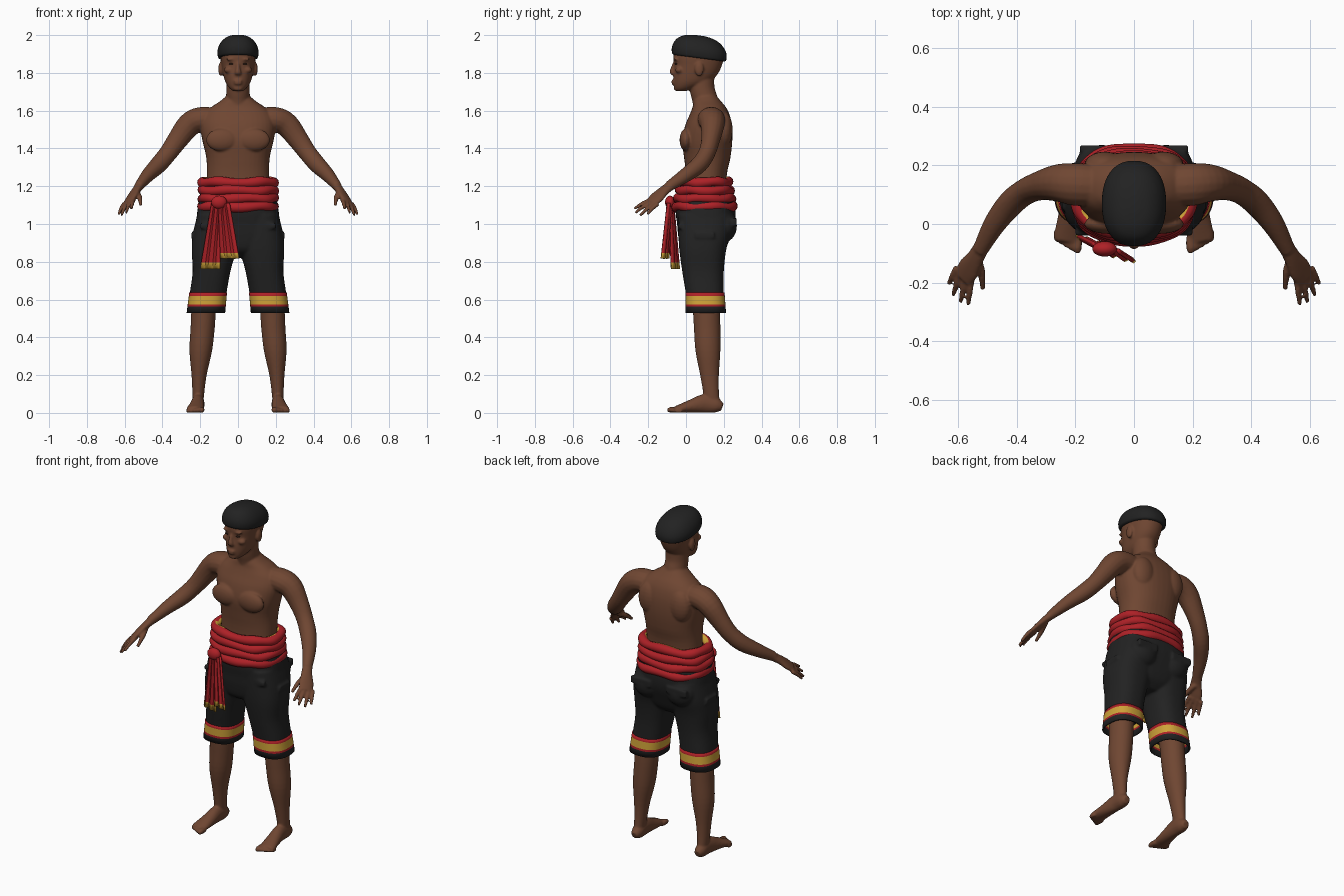
import bpy, bmesh, math
from mathutils import Vector, Matrix

cube = bpy.data.objects.get("Cube")
if cube:
    bpy.data.objects.remove(cube)


def material(name, rgb):
    m = bpy.data.materials.new(name)
    m.use_nodes = True
    m.diffuse_color = (*rgb, 1)
    m.node_tree.nodes["Principled BSDF"].inputs["Base Color"].default_value = (*rgb, 1)
    return m


SKIN = material("brown skin", (0.16, 0.062, 0.032))
BLACK = material("black cloth", (0.016, 0.016, 0.016))
RED = material("red cloth", (0.42, 0.015, 0.02))
GOLD = material("gold cloth", (0.62, 0.36, 0.04))
DARK = material("dark eyes", (0.035, 0.016, 0.01))


def refine(rows, k=4):
    """Catmull-Rom interpolation of every column of a list of rows."""
    out = []
    for i in range(len(rows) - 1):
        a, b, c, d = (rows[max(0, min(len(rows) - 1, i + j))] for j in (-1, 0, 1, 2))
        for s in range(k):
            t = s / k
            out.append([q + t / 2 * (r - p + t * (2*p - 5*q + 4*r - w + t * (3*(q - r) + w - p)))
                        for p, q, r, w in zip(a, b, c, d)])
    return out + [list(rows[-1])]


def skin_rings(bm, rings, caps=True, closed=False, mats=None):
    """Bridge rings of points with quads; mats(ring, side) picks the material."""
    vs = [[bm.verts.new(p) for p in r] for r in rings]
    n = len(vs[0])
    for i in range(len(vs) if closed else len(vs) - 1):
        a, b = vs[i], vs[(i + 1) % len(vs)]
        for j in range(n):
            f = bm.faces.new((a[j], a[(j + 1) % n], b[(j + 1) % n], b[j]))
            f.material_index = mats(i, j) if mats else 0
    if caps and not closed:
        bm.faces.new(vs[0])
        bm.faces.new(vs[-1])


def oval(cx, rx, y0, y1, z, p=2.3, n=40, tilt=0):
    ring = []
    for j in range(n):
        a = 2 * math.pi * j / n
        c, s = math.cos(a), math.sin(a)
        x = cx + rx * math.copysign(abs(c) ** (2 / p), c)
        y = (y0 + y1) / 2 + (y1 - y0) / 2 * math.copysign(abs(s) ** (2 / p), s)
        ring.append(Vector((x, y, z + tilt * (y - 0.07))))
    return ring


def loft(bm, rows, side=1, p=2.3, tilt=0):
    """Stack horizontal ovals given as (z, centre x, half width, front, back)."""
    skin_rings(bm, [oval(side * cx, rx, y0, y1, z, p, tilt=tilt)
                    for z, cx, rx, y0, y1 in refine(rows)])


def tube(bm, pts, ref, side=1, n=16):
    """Sweep an ellipse along (x, y, z, radius along ref, other radius)."""
    pts = refine(pts)
    cs = [Vector((side * p[0], p[1], p[2])) for p in pts]
    ref = Vector((side * ref[0], ref[1], ref[2]))
    rings = []
    for i, c in enumerate(cs):
        t = (cs[min(i + 1, len(cs) - 1)] - cs[max(i - 1, 0)]).normalized()
        u = (ref - t * ref.dot(t)).normalized()
        v = t.cross(u)
        rings.append([c + u * pts[i][3] * math.cos(a) + v * pts[i][4] * math.sin(a)
                      for a in (2 * math.pi * j / n for j in range(n))])
    skin_rings(bm, rings)


def ball(bm, centre, size):
    bmesh.ops.create_uvsphere(bm, u_segments=20, v_segments=12, radius=1,
                              matrix=Matrix.Translation(centre) @ Matrix.Diagonal((*size, 1)))


def finish(bm, name, mats, voxel=0, smooth=0, solid=0):
    bmesh.ops.recalc_face_normals(bm, faces=bm.faces)
    me = bpy.data.meshes.new(name)
    bm.to_mesh(me)
    bm.free()
    ob = bpy.data.objects.new(name, me)
    bpy.context.collection.objects.link(ob)
    for m in mats:
        me.materials.append(m)
    bpy.ops.object.select_all(action='DESELECT')
    ob.select_set(True)
    bpy.context.view_layer.objects.active = ob
    bpy.ops.object.shade_smooth_by_angle(angle=math.radians(50))
    if solid:
        mod = ob.modifiers.new("thickness", 'SOLIDIFY')
        mod.thickness, mod.offset = solid, -1
    if voxel:
        mod = ob.modifiers.new("merge", 'REMESH')
        mod.mode, mod.voxel_size, mod.use_smooth_shade = 'VOXEL', voxel, True
        mod = ob.modifiers.new("soften", 'SMOOTH')
        mod.iterations = smooth
    return ob


# Body: torso, neck, head and limbs merged into one skin
bm = bmesh.new()
loft(bm, [(1.06, 0, .17, .0, .21), (1.25, 0, .165, .0, .215), (1.35, 0, .168, -.01, .235),
          (1.44, 0, .188, -.02, .245), (1.52, 0, .2, -.005, .243), (1.58, 0, .185, .02, .23),
          (1.62, 0, .14, .035, .21), (1.65, 0, .095, .04, .185), (1.68, 0, .06, .05, .16)])
tube(bm, [(0, .115, 1.58, .07, .07), (0, .1, 1.66, .064, .067), (0, .085, 1.72, .062, .066),
          (0, .085, 1.8, .062, .066)], (1, 0, 0), n=24)
loft(bm, [(1.704, 0, .026, -.052, .0), (1.72, 0, .046, -.062, .05), (1.75, 0, .066, -.066, .12),
          (1.79, 0, .078, -.066, .165), (1.84, 0, .087, -.062, .19), (1.89, 0, .092, -.066, .2),
          (1.94, 0, .08, -.05, .18), (1.97, 0, .05, .0, .13)], p=2.2)
tube(bm, [(0, -.058, 1.855, .009, .01), (0, -.068, 1.825, .011, .013),
          (0, -.073, 1.803, .018, .013), (0, -.064, 1.792, .016, .008)], (1, 0, 0))
for z, w in ((1.757, .026), (1.744, .023)):
    ball(bm, (0, -.064, z), (w, .014, .007))
ball(bm, (0, -.053, 1.718), (.025, .012, .013))
finger_axis = (.05, .04, -.03)
for s in (1, -1):
    ball(bm, (s * .085, .0, 1.445), (.085, .034, .06))
    ball(bm, (s * .1, .2, 1.5), (.07, .047, .095))
    ball(bm, (s * .036, -.054, 1.872), (.027, .012, .008))
    ball(bm, (s * .05, -.035, 1.815), (.024, .022, .018))
    ball(bm, (s * .092, .07, 1.82), (.012, .024, .038))
    # arm and palm
    tube(bm, [(.12, .13, 1.55, .07, .065), (.2, .135, 1.553, .073, .066), (.26, .14, 1.523, .064, .064),
              (.32, .13, 1.445, .05, .055), (.37, .11, 1.375, .045, .048), (.42, .07, 1.315, .045, .046),
              (.475, .0, 1.26, .039, .037), (.525, -.09, 1.2, .028, .025)], (0, 1, 0), s)
    tube(bm, [(.515, -.07, 1.21, .027, .025), (.54, -.115, 1.178, .032, .02),
              (.565, -.155, 1.14, .043, .017), (.583, -.185, 1.112, .038, .013)], finger_axis, s)
    # fingers spread along the knuckle line, then the thumb
    tips = [(.565, -.275, 1.08), (.592, -.268, 1.06), (.617, -.243, 1.045), (.632, -.205, 1.05)]
    for i, tip in enumerate(tips):
        k = (.553 + .017 * i, -.178 + .01 * i, 1.13 - .008 * i)
        mid = [(a + b) / 2 for a, b in zip(k, tip)]
        tube(bm, [(*k, .012, .012), (mid[0], mid[1], mid[2] + .006, .011, .011),
                  (*tip, .008, .008)], finger_axis, s, 10)
    tube(bm, [(.535, -.115, 1.165, .016, .014), (.52, -.165, 1.14, .014, .013),
              (.515, -.222, 1.1, .009, .009)], (1, 0, 0), s, 10)
    # leg, foot and toes
    loft(bm, [(.03, .211, .026, .1, .183), (.1, .21, .031, .092, .175), (.2, .206, .04, .075, .174),
              (.33, .197, .06, .05, .182), (.45, .187, .064, .042, .182), (.56, .18, .066, .035, .18),
              (.7, .16, .075, .02, .18)], s, 2)
    tube(bm, [(.211, .192, .03, .02, .02), (.211, .16, .04, .033, .04), (.212, .1, .05, .034, .05),
              (.218, .03, .036, .04, .036), (.226, -.035, .022, .046, .022),
              (.228, -.06, .018, .042, .016)], (1, 0, 0), s)
    for i in range(5):
        x, r = .193 + .018 * i, .016 - .0016 * i
        tube(bm, [(x, -.045 + .006 * i, r, r, r), (x, -.08 + .009 * i, r, r, r),
                  (x, -.1 + .01 * i, r * .8, r * .6, r * .6)], (1, 0, 0), s, 10)
finish(bm, "body", [SKIN], .006, 4)

# Eyes
bm = bmesh.new()
for s in (1, -1):
    ball(bm, (s * .035, -.052, 1.848), (.014, .008, .005))
finish(bm, "eyes", [DARK])

# Cropped hair cap
bm = bmesh.new()
loft(bm, [(1.878, 0, .1, -.066, .205), (1.887, 0, .107, -.074, .213), (1.915, 0, .109, -.075, .215),
          (1.945, 0, .1, -.064, .203), (1.972, 0, .08, -.042, .178), (1.99, 0, .052, -.005, .14),
          (1.998, 0, .02, .04, .095)], tilt=-.13)
finish(bm, "hair_cap", [BLACK])

# Knee-length shorts with pocket flaps
bm = bmesh.new()
loft(bm, [(.82, 0, .07, .04, .16), (.86, 0, .16, -.02, .205), (.93, 0, .222, -.04, .235),
          (1.0, 0, .222, -.047, .258), (1.07, 0, .215, -.055, .262), (1.15, 0, .2, -.045, .25)], p=2.6)
for s in (1, -1):
    loft(bm, [(.6, .16, .095, .004, .2), (.64, .157, .097, -.002, .2), (.75, .14, .1, -.02, .2),
              (.86, .128, .117, -.035, .212), (.95, .12, .118, -.04, .235),
              (1.05, .115, .1, -.04, .24)], s, 2.5)
    ball(bm, (s * .11, .205, .99), (.09, .065, .085))
    for x, y, z, size in ((.12, .258, 1.01, (.13, .02, .04)), (.236, .1, .94, (.02, .1, .03)),
                          (.15, -.03, .99, (.1, .02, .03))):
        bmesh.ops.create_cube(bm, size=1, matrix=Matrix.Translation((s * x, y, z))
                              @ Matrix.Diagonal((*size, 1)))
finish(bm, "shorts", [BLACK], .007, 5)

# Striped hems: black, red, gold, red bands
levels = [.53, .563, .575, .619, .637]
for s, side in ((1, "left"), (-1, "right")):
    bm = bmesh.new()
    rings = []
    for z in levels:
        t = (z - .53) / .107
        rings.append(oval(s * (.17 - .012 * t), .102 - .002 * t, -.002, .212 - .008 * t, z, 2.5))
    skin_rings(bm, rings, caps=False, mats=lambda i, j: (0, 1, 2, 1)[i])
    finish(bm, side + "_hem", [BLACK, RED, GOLD], solid=.01)

# Waist sash: four stacked rolls with gold showing along the inner edge
for k in range(4):
    bm = bmesh.new()
    rings, n, m = [], 72, 12
    rx, y0, y1 = .19, -.05 + .008 * k, .25 - .009 * k
    for i, c in enumerate(oval(0, rx, y0, y1, 1.092 + .043 * k, 2.5, n)):
        a = 2 * math.pi * i / n
        c.z += .004 * math.sin(5 * a + 2 * k)
        out = Vector((math.cos(a), math.sin(a), 0))
        r = .026 + .002 * math.sin(7 * a + k)
        rings.append([c + out * r * math.cos(b) + Vector((0, 0, r * math.sin(b)))
                      for b in (2 * math.pi * j / m for j in range(m))])
    skin_rings(bm, rings, closed=True,
               mats=lambda i, j: int((j == 3 and math.sin(i / 4 + k) > .3) or (k == 3 and j in (4, 5))))
    finish(bm, f"sash_roll_{k + 1}", [RED, GOLD])

# Sash knot
bm = bmesh.new()
ball(bm, (-.1, -.085, 1.115), (.042, .026, .035))
finish(bm, "sash_knot", [RED])

# Hanging sash tails with gold ends
across = Vector((.94, -.3, 0))
for name, top, end, w0, w1 in (
        ("outer_tail", (-.115, -.085, 1.11), (-.152, -.063, .762), .028, .052),
        ("inner_tail", (-.08, -.092, 1.11), (-.048, -.118, .817), .028, .049)):
    bm = bmesh.new()
    rows = []
    for i in range(11):
        t = i / 10
        c = Vector(top).lerp(Vector(end), t)
        rows.append([bm.verts.new(c + across * (w0 + (w1 - w0) * t) * (j / 6 - 1)
                                  + Vector((0, .007 * math.cos(j * 1.2), 0))) for j in range(13)])
    for i in range(10):
        for j in range(12):
            f = bm.faces.new((rows[i][j], rows[i][j + 1], rows[i + 1][j + 1], rows[i + 1][j]))
            f.material_index = int(i == 9)
    finish(bm, name, [RED, GOLD], solid=.012)
